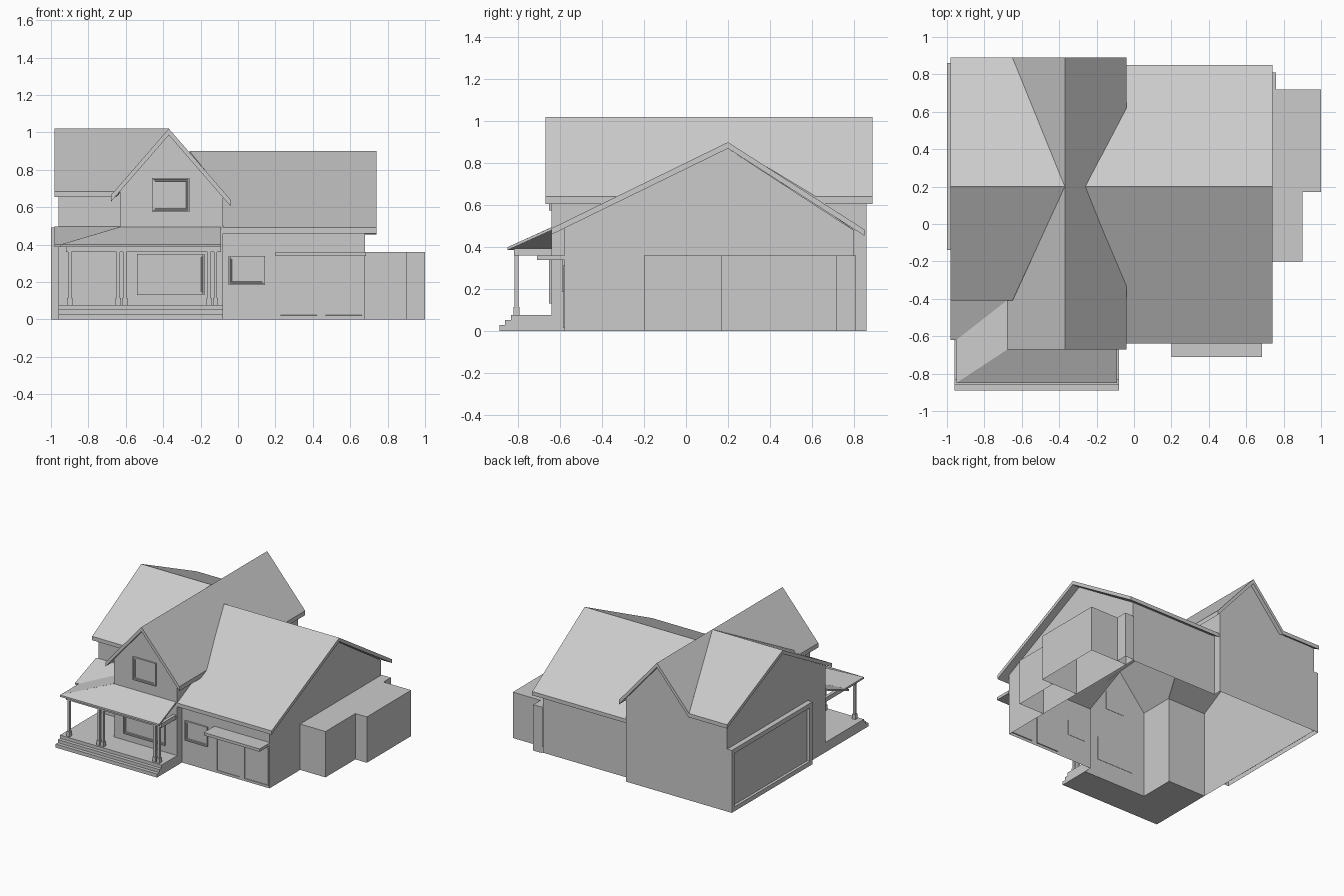
import bpy, bmesh
from mathutils import Vector

if "Cube" in bpy.data.objects:
    bpy.data.objects.remove(bpy.data.objects["Cube"])


def finish(name, bm, fix=True):
    if fix:
        bmesh.ops.recalc_face_normals(bm, faces=bm.faces[:])
    me = bpy.data.meshes.new(name)
    bm.to_mesh(me)
    bm.free()
    ob = bpy.data.objects.new(name, me)
    bpy.context.collection.objects.link(ob)
    return ob


def box(name, x, y, z, drop=(), insets=(), face=None):
    """Box from ranges; drop faces by normal, inset one face as a frame."""
    bm = bmesh.new()
    bmesh.ops.create_cube(bm, size=1)
    for v in bm.verts:
        v.co = [r[0] if c < 0 else r[1] for c, r in zip(v.co, (x, y, z))]
    bm.normal_update()
    if face:
        f = max(bm.faces, key=lambda f: f.normal.dot(Vector(face)))
        for width, depth in insets:
            bmesh.ops.inset_region(bm, faces=[f], thickness=width)
            bmesh.ops.inset_region(bm, faces=[f], thickness=0.0015, depth=depth)
    bm.normal_update()
    gone = [f for f in bm.faces if any(f.normal.dot(Vector(d)) > 0.99 for d in drop)]
    bmesh.ops.delete(bm, geom=gone, context='FACES')
    return finish(name, bm, False)


def wall(name, axis, pos, pts, flip=False):
    """Single upright face at axis = pos, outline given as (along, z)."""
    bm = bmesh.new()
    vs = [bm.verts.new((pos, a, z) if axis == 'x' else (a, pos, z)) for a, z in pts]
    f = bm.faces.new(vs)
    if flip:
        f.normal_flip()
    return finish(name, bm, False)


def slab(name, pts, height, t=0.03):
    """Sloping roof slab: plan outline lifted onto height(x, y)."""
    bm = bmesh.new()
    top = [bm.verts.new((x, y, height(x, y))) for x, y in pts]
    bot = [bm.verts.new((x, y, height(x, y) - t)) for x, y in pts]
    bm.faces.new(top)
    bm.faces.new(bot[::-1])
    n = len(pts)
    for i in range(n):
        j = (i + 1) % n
        bm.faces.new((top[i], bot[i], bot[j], top[j]))
    return finish(name, bm)


DOWN = (0, 0, -1)
FRONT = (0, -1, 0)

# Walls: open-bottomed shell
wall("right_gable_wall", 'x', .68, [(-.58, 0), (.80, 0), (.80, .48), (.2, .87), (-.58, .49)])
wall("right_front_wall", 'y', -.58, [(-.08, 0), (.68, 0), (.68, .49), (-.08, .49)])
wall("right_back_wall", 'y', .80, [(-.08, 0), (.68, 0), (.68, .48), (-.08, .48)], True)
wall("gable_right_wall_front", 'x', -.08, [(-.64, 0), (-.58, 0), (-.58, .49), (-.26, .655), (-.64, .655)])
wall("gable_right_wall_back", 'x', -.08, [(.80, 0), (.86, 0), (.86, .655), (.55, .655), (.80, .48)])
wall("gable_front_wall", 'y', -.64, [(-.63, 0), (-.08, 0), (-.08, .655), (-.37, .99), (-.63, .69)])
wall("gable_left_wall", 'x', -.63, [(-.64, 0), (-.36, 0), (-.36, .69), (-.64, .69)], True)
wall("left_front_wall", 'y', -.36, [(-.96, 0), (-.63, 0), (-.63, .68), (-.96, .68)])
wall("left_gable_wall", 'x', -.96, [(-.36, 0), (.86, 0), (.86, .68), (.2, .99), (-.36, .68)], True)
wall("back_wall", 'y', .86, [(-.96, 0), (-.08, 0), (-.08, .655), (-.37, .99), (-.63, .69), (-.96, .68)], True)

# Roof planes
cross = lambda x, y: 1.02 - 1.15 * abs(x + .37)
left_f = lambda x, y: 1.02 - .55 * (.2 - y)
left_b = lambda x, y: 1.02 - .467 * (y - .2)
main_f = lambda x, y: .90 - .488 * (.2 - y)
main_b = lambda x, y: .90 - .64 * (y - .2)
slab("cross_roof_right", [(-.37, -.67), (-.04, -.67), (-.04, -.33), (-.26, .2),
                          (-.04, .62), (-.04, .89), (-.37, .89)], cross, .035)
slab("cross_roof_left_front", [(-.68, -.67), (-.37, -.67), (-.37, .2), (-.65, -.41), (-.68, -.41)], cross, .035)
slab("cross_roof_left_back", [(-.37, .2), (-.37, .89), (-.65, .89)], cross, .035)
slab("left_roof_front", [(-.98, -.41), (-.65, -.41), (-.37, .2), (-.98, .2)], left_f)
slab("left_roof_back", [(-.98, .2), (-.37, .2), (-.65, .89), (-.98, .89)], left_b)
slab("main_roof_front", [(-.26, .2), (-.08, -.25), (-.08, -.64), (.74, -.64), (.74, .2)], main_f)
slab("main_roof_back", [(-.26, .2), (.74, .2), (.74, .85), (-.08, .85), (-.08, .55)], main_b)

# Porch roof: front slope, left hip slope, side lean-to slope
slab("porch_roof_front", [(-.95, -.85), (-.09, -.85), (-.09, -.64), (-.63, -.64)],
     lambda x, y: .40 + .45 * (y + .85), .014)
slab("porch_roof_hip", [(-.95, -.85), (-.63, -.64), (-.63, -.37), (-.95, -.62)],
     lambda x, y: .40 + .297 * (x + .95), .014)
slab("porch_roof_side", [(-.98, -.62), (-.95, -.62), (-.63, -.37), (-.63, -.36), (-.98, -.36)],
     lambda x, y: .40 + .375 * (y + .62), .014)

# Porch floor with steps
for i, (y, z0, z1) in enumerate([(-.89, 0, .028), (-.862, .028, .052), (-.835, .052, .077)]):
    box(f"porch_step_{i + 1}", (-.96, -.08), (y, -.64), (z0, z1))
box("porch_floor_side", (-.96, -.63), (-.64, -.36), (0, .077))

# Porch beams and posts
box("porch_beam_front", (-.92, -.09), (-.82, -.795), (.36, .393))
box("porch_beam_left", (-.92, -.895), (-.795, -.36), (.36, .393))
box("porch_beam_right", (-.115, -.09), (-.795, -.64), (.36, .393))
for i, x in enumerate((-.90, -.64, -.605, -.155, -.12)):
    box(f"porch_post_{i + 1}", (x - .009, x + .009), (-.817, -.799), (.077, .362))
    box(f"post_base_{i + 1}", (x - .014, x + .014), (-.822, -.794), (.077, .115))

# Windows
for name, x, z, y in [("porch_window", (-.54, -.18), (.13, .35), -.64),
                      ("gable_window", (-.46, -.26), (.575, .755), -.64),
                      ("small_window", (-.05, .145), (.185, .34), -.58)]:
    box(name, x, (y - .012, y), z, [(0, 1, 0)], [(.011, -.006), (.01, -.008)], FRONT)

# Front double doors and canopy
for side, x in (("left", .22), ("right", .46)):
    box(f"front_garage_door_{side}", (x, x + .21), (-.585, -.58), (.015, .315),
        [(0, 1, 0)], [(.01, -.012)], FRONT)
box("door_canopy", (.20, .685), (-.71, -.58), (.338, .36))

# Wide door bay on the left side
box("side_garage_bay", (-1, -.96), (-.14, .86), (0, .49), [DOWN, (1, 0, 0)], [(.05, -.02)], (-1, 0, 0))

# Low boxes on the right side
for name, x, y in [("side_box_large", 1.0, (.17, .72)), ("side_box_front", .90, (-.20, .17)),
                   ("side_box_back", .76, (.72, .81))]:
    box(name, (.68, x), y, (0, .36), [DOWN, (-1, 0, 0)])
